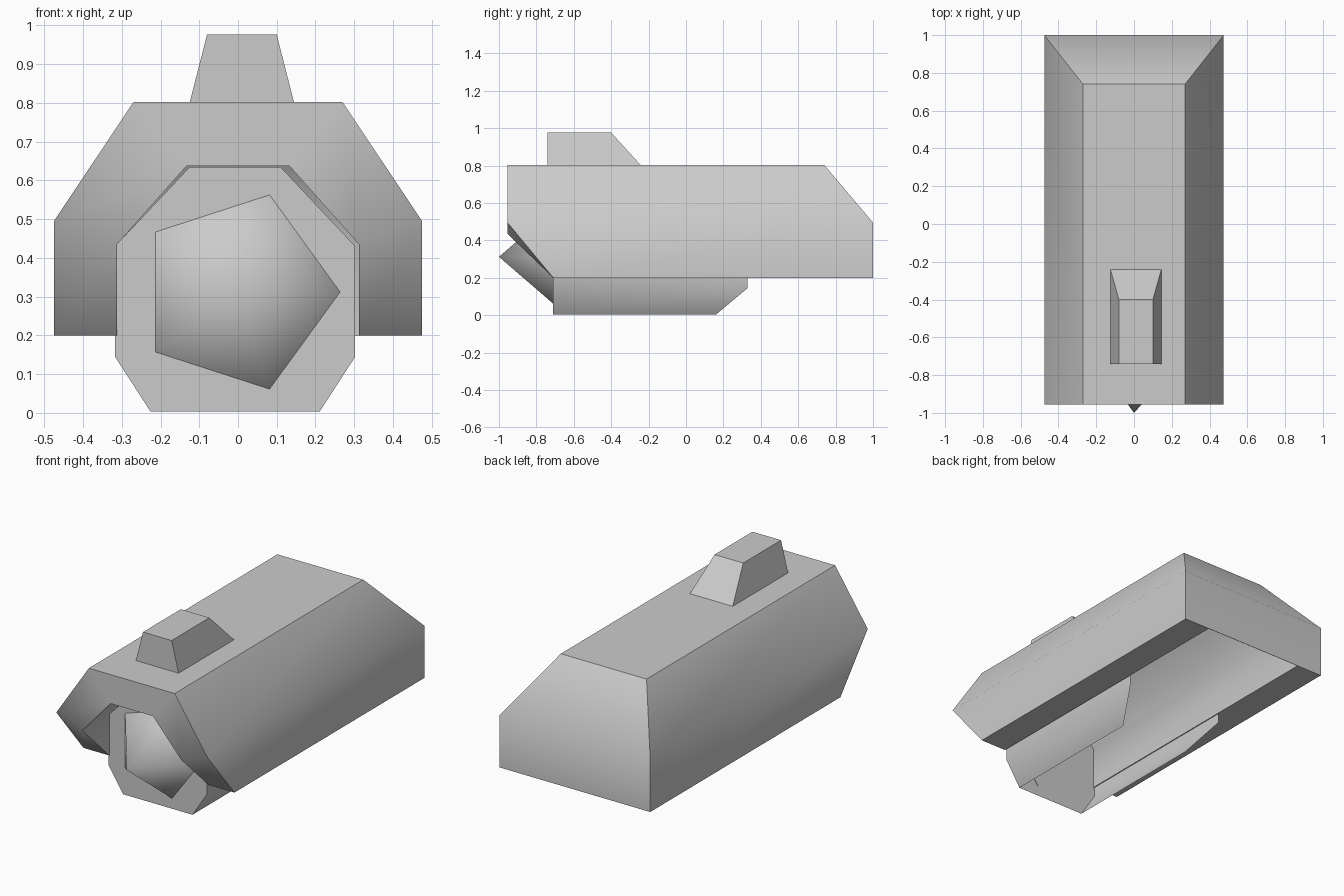
import bpy
import bmesh
from math import radians, cos, sin, tau

cube = bpy.data.objects.get("Cube")
if cube:
    bpy.data.objects.remove(cube, do_unlink=True)

grey = bpy.data.materials.new("plain_grey")
grey.use_nodes = True
COLOUR = (0.6, 0.6, 0.6, 1)
grey.diffuse_color = COLOUR
grey.node_tree.nodes["Principled BSDF"].inputs["Base Color"].default_value = COLOUR


def finish(bm, name, angle, recalc=True):
    """Turn a bmesh into a smooth-by-angle object."""
    if recalc:
        bmesh.ops.recalc_face_normals(bm, faces=bm.faces)
    mesh = bpy.data.meshes.new(name)
    bm.to_mesh(mesh)
    bm.free()
    mesh.materials.append(grey)
    obj = bpy.data.objects.new(name, mesh)
    bpy.context.collection.objects.link(obj)
    bpy.ops.object.select_all(action="DESELECT")
    obj.select_set(True)
    bpy.context.view_layer.objects.active = obj
    bpy.ops.object.shade_smooth_by_angle(angle=radians(angle))
    return obj


def mirrored(half, centre=0):
    """Full section from half-section rows of (x, z, front y, back y)."""
    return ([(centre + x, z, f, b) for x, z, f, b in half]
            + [(centre - x, z, f, b) for x, z, f, b in reversed(half)])


def rings(bm, section):
    front = [bm.verts.new((x, f, z)) for x, z, f, b in section]
    back = [bm.verts.new((x, b, z)) for x, z, f, b in section]
    return front, back


def skin(bm, a, b):
    """Bridge two open chains of vertices."""
    for i in range(len(a) - 1):
        bm.faces.new((a[i], a[i + 1], b[i + 1], b[i]))


# Upper housing: outer shell, channel underneath, closed sloping back
bm = bmesh.new()
outer_f, outer_b = rings(bm, mirrored([
    (0.475, 0.2, -0.71, 1), (0.475, 0.495, -0.955, 1), (0.27, 0.802, -0.955, 0.74)]))
inner_f, inner_b = rings(bm, mirrored([
    (0.312, 0.2, -0.71, 0.998), (0.312, 0.435, -0.955, 0.998), (0.133, 0.637, -0.955, 0.87)]))
skin(bm, outer_f, outer_b)
skin(bm, inner_b, inner_f)
skin(bm, inner_f, outer_f)
skin(bm, outer_b, inner_b)
for i in (0, -1):
    bm.faces.new((outer_f[i], inner_f[i], inner_b[i], outer_b[i]))
# Inner back wall closes the channel
bm.faces.new((inner_b[0], inner_b[1], inner_b[4], inner_b[5]))
bm.faces.new((inner_b[1], inner_b[2], inner_b[3], inner_b[4]))
# Outer back wall replaces the rim between both shells
rim = [f for f in bm.faces if all(v in outer_b + inner_b for v in f.verts)
       and any(v in outer_b for v in f.verts)]
bmesh.ops.delete(bm, geom=rim, context="FACES_ONLY")
bm.faces.new((outer_b[0], outer_b[1], outer_b[4], outer_b[5]))
bm.faces.new((outer_b[1], outer_b[2], outer_b[3], outer_b[4]))
bm.faces.new((outer_b[0], inner_b[0], inner_b[5], outer_b[5]))
finish(bm, "upper_housing", 45)

# Lower frame: thin shell, open underneath and behind
bm = bmesh.new()
frame_f, frame_b = rings(bm, mirrored([
    (0.218, 0.003, -0.71, 0.16), (0.31, 0.145, -0.71, 0.33),
    (0.31, 0.43, -0.71, 0.33), (0.118, 0.634, -0.71, 0.33)], -0.0075))
skin(bm, frame_f, frame_b)
bm.faces.new(list(reversed(frame_f)))
for face in bm.faces:
    face.normal_update()
    away = face.calc_center_median()
    away.z -= 0.3
    if len(face.verts) == 4:
        away.y = 0
    if face.normal.dot(away) < 0:
        face.normal_flip()
finish(bm, "lower_frame", 45, recalc=False)

# Five-sided nose cone on the frame's front
bm = bmesh.new()
tip = bm.verts.new((0, -1, 0.312))
base = [bm.verts.new((0.268 * cos(tau * i / 5), -0.705, 0.312 + 0.268 * sin(tau * i / 5)))
        for i in range(5)]
for i in range(5):
    bm.faces.new((tip, base[i], base[(i + 1) % 5]))
bm.faces.new(base)
finish(bm, "nose_cone", 85)

# Tapered block on the roof
bm = bmesh.new()
block_f, block_b = rings(bm, mirrored([
    (0.135, 0.8, -0.74, -0.24), (0.09, 0.976, -0.74, -0.4)], 0.01))
skin(bm, block_f + block_f[:1], block_b + block_b[:1])
bm.faces.new(block_f)
bm.faces.new(block_b)
finish(bm, "roof_block", 30)
